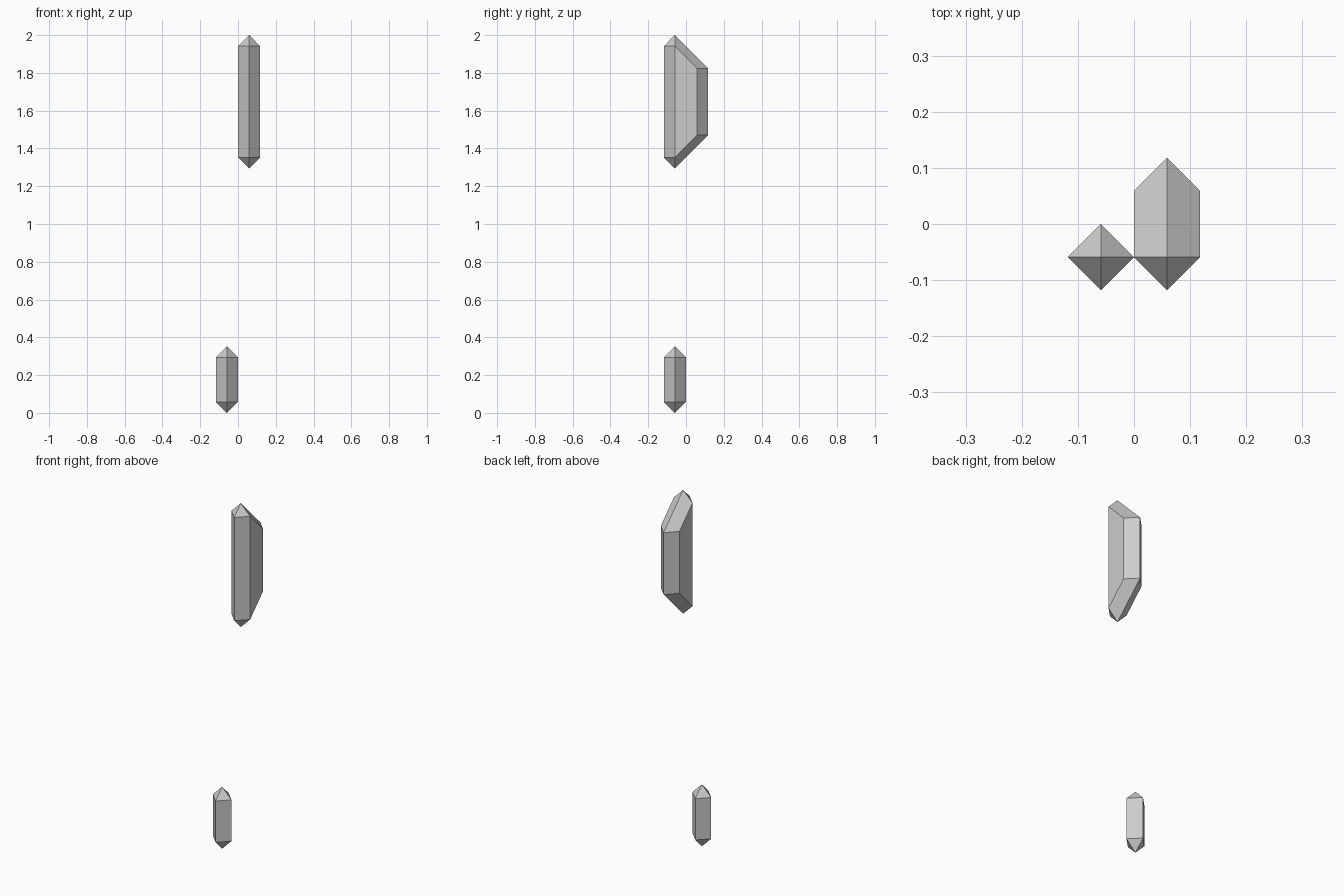
import bpy, bmesh
from math import radians

if "Cube" in bpy.data.objects:
    bpy.data.objects.remove(bpy.data.objects["Cube"])

U = 2 / 34  # model unit: full height is 34 units


def crystal(name, cx, cz, ridge, side):
    """Faceted bar: (y, z) points of the centre ridge and of the side corners,
    mirrored about its own mid height; sides sit one unit left and right."""
    bm = bmesh.new()
    for s in (-1, 1):
        for y, z in ridge:
            bm.verts.new((cx * U, y * U, (cz + s * z) * U))
        for y, z in side:
            for dx in (-1, 1):
                bm.verts.new(((cx + dx) * U, y * U, (cz + s * z) * U))
    bmesh.ops.convex_hull(bm, input=bm.verts[:])
    bmesh.ops.dissolve_limit(bm, angle_limit=radians(1),
                             verts=bm.verts[:], edges=bm.edges[:])
    bmesh.ops.recalc_face_normals(bm, faces=bm.faces[:])
    mesh = bpy.data.meshes.new(name)
    bm.to_mesh(mesh)
    bm.free()
    obj = bpy.data.objects.new(name, mesh)
    bpy.context.collection.objects.link(obj)
    return obj


# Upper bar with a long sloping back
crystal("upper_bar", 1, 28, [(-2, 5), (-1, 6), (2, 3)], [(-1, 5), (1, 3)])

# Lower square bar with pyramid ends
crystal("lower_bar", -1, 3, [(-2, 2), (-1, 3), (0, 2)], [(-1, 2)])
